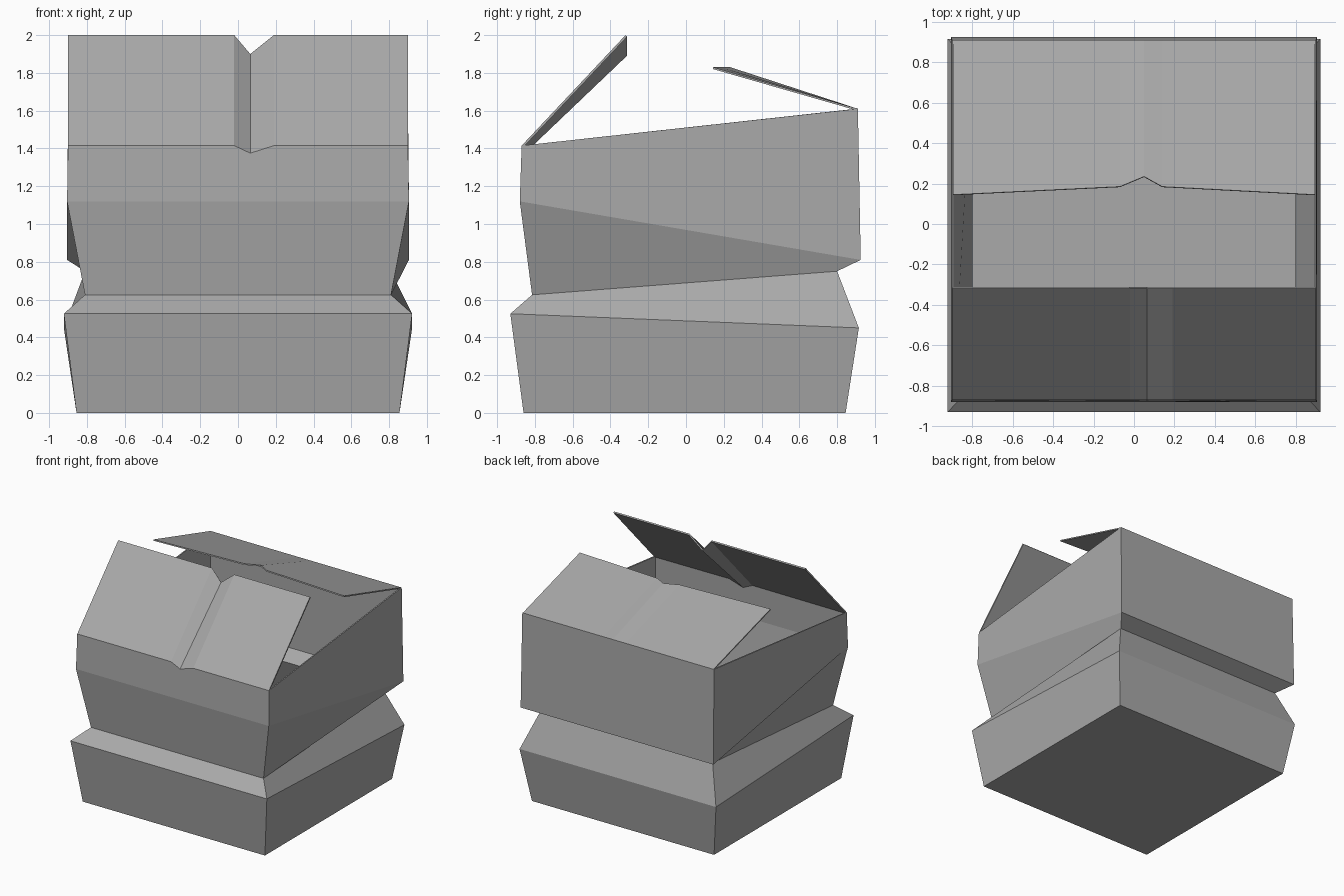
import bpy

if "Cube" in bpy.data.objects:
    bpy.data.objects.remove(bpy.data.objects["Cube"], do_unlink=True)

# One plain grey board colour
board = bpy.data.materials.new("grey_board")
board.use_nodes = True
colour = (0.4, 0.4, 0.4, 1)
board.diffuse_color = colour
board.node_tree.nodes["Principled BSDF"].inputs["Base Color"].default_value = colour


def sheet(name, points, faces, thickness):
    """Flat-faced sheet of board, thickened away from its outer side."""
    mesh = bpy.data.meshes.new(name)
    mesh.from_pydata(points, [], faces)
    mesh.materials.append(board)
    obj = bpy.data.objects.new(name, mesh)
    bpy.context.collection.objects.link(obj)
    solid = obj.modifiers.new("board_thickness", 'SOLIDIFY')
    solid.thickness = thickness
    solid.offset = -1
    return obj


def flap(name, hinge, edge, thickness):
    """Strip of panels between a hinge line and a free edge."""
    n = len(hinge)
    faces = [(i, i + 1, n + i + 1, n + i) for i in range(n - 1)]
    return sheet(name, hinge + edge, faces, thickness)


# Crushed carton body: each fold is (half width, front y, front z, back y, back z)
folds = [
    (0.855, -0.86, 0.0, 0.845, 0.0),
    (0.922, -0.93, 0.525, 0.915, 0.45),
    (0.81, -0.815, 0.625, 0.80, 0.75),
    (0.905, -0.88, 1.12, 0.925, 0.81),
    (0.90, -0.87, 1.415, 0.91, 1.61),
]
points = []
for w, fy, fz, by, bz in folds:
    points += [(-w, fy, fz), (w, fy, fz), (w, by, bz), (-w, by, bz)]

# Dent in the front rim, shared by the front flap
dent = [(-0.02, -0.87, 1.415), (0.065, -0.87, 1.375), (0.19, -0.87, 1.415)]
first = len(points)
points += dent
faces = [(3, 2, 1, 0)]
for level in range(len(folds) - 1):
    a, b = level * 4, level * 4 + 4
    for i in range(4):
        j = (i + 1) % 4
        rim = []
        if i == 0 and level == len(folds) - 2:
            rim = [first + 2, first + 1, first]
        faces.append([a + i, a + j, b + j] + rim + [b + i])
sheet("carton_body", points, faces, 0.015)

# Front flap, standing open with a creased valley
hinge = [(-0.9, -0.87, 1.415)] + dent + [(0.9, -0.87, 1.415)]
edge = [(x, -0.32, 1.9 if i == 2 else 2.0) for i, (x, y, z) in enumerate(hinge)]
flap("front_flap", hinge, edge, 0.012)

# Back flap, half closed with a shallow dent in its free edge
edge = [(0.895, 0.145, 1.83), (0.14, 0.185, 1.83), (0.05, 0.235, 1.83),
        (-0.07, 0.185, 1.83), (-0.895, 0.145, 1.83)]
hinge = [(x, 0.91, 1.61) for x, y, z in edge]
flap("back_flap", hinge, edge, 0.01)
